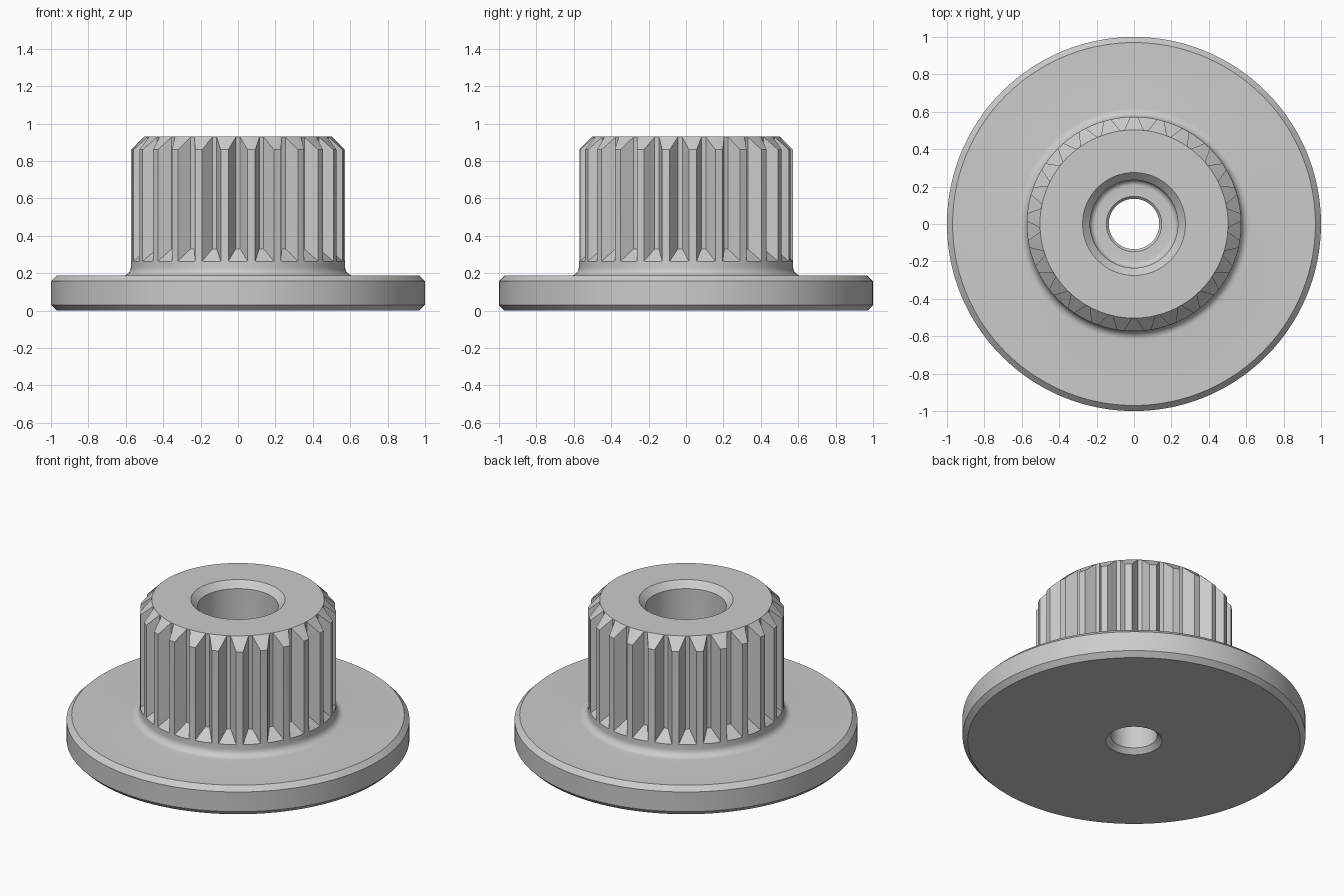
import bpy, bmesh, math

cube = bpy.data.objects.get("Cube")
if cube:
    bpy.data.objects.remove(cube, do_unlink=True)

SEGMENTS = 150
TEETH = 25
HUB_R, ROOT_R = 0.573, 0.505

steel = bpy.data.materials.new("plain grey metal")
steel.use_nodes = True
GREY = (0.6, 0.6, 0.6, 1)
steel.diffuse_color = GREY
steel.node_tree.nodes["Principled BSDF"].inputs["Base Color"].default_value = GREY


def finish(name, bm):
    bmesh.ops.recalc_face_normals(bm, faces=bm.faces)
    mesh = bpy.data.meshes.new(name)
    bm.to_mesh(mesh)
    bm.free()
    obj = bpy.data.objects.new(name, mesh)
    bpy.context.collection.objects.link(obj)
    mesh.materials.append(steel)
    return obj


def arc(cr, cz, radius, start, end, steps=6):
    """Points of a fillet in the (r, z) plane."""
    angles = [math.radians(start + (end - start) * i / steps) for i in range(steps + 1)]
    return [(cr + radius * math.cos(a), cz + radius * math.sin(a)) for a in angles]


def lathe(name, profile):
    """Turn a closed (r, z) profile around the z axis."""
    bm = bmesh.new()
    rings = []
    for i in range(SEGMENTS):
        a = math.tau * i / SEGMENTS - math.pi / 2
        rings.append([bm.verts.new((r * math.cos(a), r * math.sin(a), z)) for r, z in profile])
    for i in range(SEGMENTS):
        r0, r1 = rings[i], rings[(i + 1) % SEGMENTS]
        for j in range(len(profile)):
            k = (j + 1) % len(profile)
            bm.faces.new((r0[j], r1[j], r1[k], r0[k]))
    return finish(name, bm)


# Flange, fillet, hub and stepped bore as one turned body
profile = [(0.164, 0), (0.97, 0), (1, 0.03), (1, 0.157), (0.97, 0.187)]
profile += arc(HUB_R + 0.045, 0.232, 0.045, 270, 180)
profile += [(HUB_R, 0.86), (0.503, 0.93), (0.275, 0.93), (0.235, 0.89)]
profile += arc(0.205, 0.22, 0.03, 0, -90)
profile += [(0.148, 0.19), (0.135, 0.177), (0.135, 0.03)]
hub = lathe("splined_hub", profile)

# Tapered groove cutters with a sloping run-out at the lower end
bm = bmesh.new()
OUT_R = 0.6
root_half, slope = 0.012, 0.6
out_half = root_half + (OUT_R - ROOT_R) * slope
low_root = 0.33
low_out = low_root - (OUT_R - ROOT_R)
for i in range(TEETH):
    a = math.tau * i / TEETH - math.pi / 2
    c, s = math.cos(a), math.sin(a)

    def corner(r, w, z):
        return bm.verts.new((r * c - w * s, r * s + w * c, z))

    section = [(ROOT_R, -root_half, low_root), (OUT_R, -out_half, low_out),
               (OUT_R, out_half, low_out), (ROOT_R, root_half, low_root)]
    low = [corner(*p) for p in section]
    top = [corner(r, w, 1.0) for r, w, z in section]
    bm.faces.new(low)
    bm.faces.new(top)
    for j in range(4):
        k = (j + 1) % 4
        bm.faces.new((low[j], low[k], top[k], top[j]))
cutter = finish("groove_cutter", bm)
cutter.hide_render = True

# Cut the grooves and shade the body
cut = hub.modifiers.new("grooves", "BOOLEAN")
cut.operation = "DIFFERENCE"
cut.solver = "EXACT"
cut.object = cutter
bpy.ops.object.select_all(action="DESELECT")
hub.select_set(True)
bpy.context.view_layer.objects.active = hub
bpy.ops.object.modifier_apply(modifier=cut.name)
bpy.data.objects.remove(cutter, do_unlink=True)
bpy.ops.object.shade_smooth_by_angle(angle=math.radians(25))
